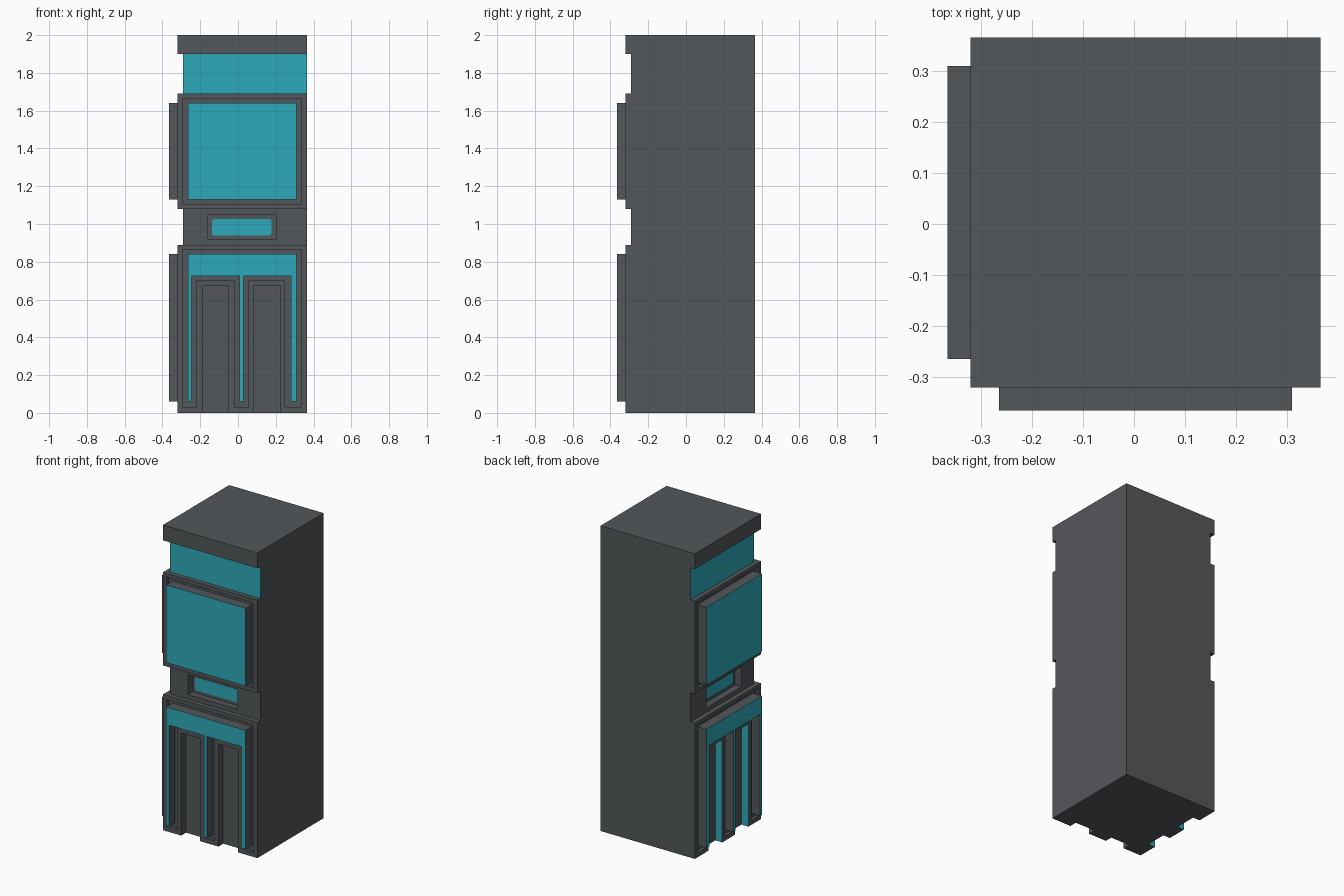
import bpy, bmesh
from mathutils import Vector

if "Cube" in bpy.data.objects:
    bpy.data.objects.remove(bpy.data.objects["Cube"])


def material(name, rgb):
    m = bpy.data.materials.new(name)
    m.diffuse_color = (*rgb, 1)
    m.use_nodes = True
    m.node_tree.nodes["Principled BSDF"].inputs["Base Color"].default_value = m.diffuse_color
    return m


GREY = material("dark grey", (0.088, 0.096, 0.102))
TEAL = material("teal", (0.027, 0.40, 0.49))
WALL, BACK, BAND, GROOVE, DOOR, WINDOW, PROUD = -0.32, 0.365, -0.29, -0.30, -0.27, -0.245, -0.365


def prism(name, outline, d0, d1, left):
    """Extrude a (u, z) outline between two depths on the front or the left facade."""
    bm = bmesh.new()
    place = (lambda u, z, d: (d, u, z)) if left else (lambda u, z, d: (u, d, z))
    a = [bm.verts.new(place(u, z, d0)) for u, z in outline]
    b = [bm.verts.new(place(u, z, d1)) for u, z in outline]
    bm.faces.new(a)
    bm.faces.new(b[::-1])
    n = len(a)
    for i in range(n):
        j = (i + 1) % n
        bm.faces.new((a[i], b[i], b[j], a[j]))
    bmesh.ops.recalc_face_normals(bm, faces=bm.faces)
    mesh = bpy.data.meshes.new(name)
    bm.to_mesh(mesh)
    bm.free()
    for m in (GREY, TEAL):
        mesh.materials.append(m)
    ob = bpy.data.objects.new(name, mesh)
    bpy.context.collection.objects.link(ob)
    return ob


def rect(u0, u1, z0, z1):
    return [(u0, z0), (u1, z0), (u1, z1), (u0, z1)]


def portal(u, z0, z_door, z1):
    """Three legs under a lintel; u holds the six leg edges."""
    pts = []
    for i in (0, 2, 4):
        if i:
            pts.append((u[i], z_door))
        pts += [(u[i], z0), (u[i + 1], z0)]
        if i < 4:
            pts.append((u[i + 1], z_door))
    return pts + [(u[5], z1), (u[0], z1)]


def paint_outer(ob, left):
    axis = 0 if left else 1
    for p in ob.data.polygons:
        p.material_index = int(p.normal[axis] < -0.9)


# Solid tower, then the recesses cut into its front and left facades
body = prism("tower_body", rect(WALL, BACK, 0, 2), WALL, BACK, False)
cutters = []
for left in (False, True):
    side = "left" if left else "front"
    cuts = [
        ("band", rect(-0.6, 0.6, 1.69, 1.90), BAND),
        ("band", rect(-0.6, 0.6, 0.89, 1.08), BAND),
        ("groove", rect(-0.295, 0.335, 1.105, 1.665), GROOVE),
        ("groove", portal((-0.295, -0.22, -0.019, 0.055, 0.25, 0.335), 0.03, 0.70, 0.865), GROOVE),
        ("door", rect(-0.188, -0.05, -0.1, 0.673), DOOR),
        ("door", rect(0.082, 0.225, -0.1, 0.673), DOOR),
        ("window", rect(-0.16, 0.20, 0.92, 1.05), WINDOW),
    ]
    for name, outline, depth in cuts:
        c = prism(side + "_" + name + "_cutter", outline, -0.6, depth, left)
        c.hide_render = True
        cutters.append(c)
        mod = body.modifiers.new(c.name, "BOOLEAN")
        mod.operation, mod.solver, mod.object = "DIFFERENCE", "EXACT", c

    # Raised panels with teal fronts
    upper = prism(side + "_upper_panel", rect(-0.265, 0.31, 1.13, 1.64), PROUD, GROOVE, left)
    lower = prism(side + "_door_surround",
                  portal((-0.265, -0.246, 0.008, 0.03, 0.28, 0.31), 0.06, 0.725, 0.84),
                  PROUD, GROOVE, left)
    # Small window pane with clipped corners
    u0, u1, z0, z1, k = -0.137, 0.177, 0.94, 1.027, 0.008
    pane = prism(side + "_window_pane",
                 [(u0 + k, z0), (u1 - k, z0), (u1, z0 + k), (u1, z1 - k),
                  (u1 - k, z1), (u0 + k, z1), (u0, z1 - k), (u0, z0 + k)],
                 WINDOW - 0.005, WINDOW, left)
    for ob in (upper, lower, pane):
        paint_outer(ob, left)

# Bake the cuts and remove the cutters
deps = bpy.context.evaluated_depsgraph_get()
cut_mesh = bpy.data.meshes.new_from_object(body.evaluated_get(deps))
body.modifiers.clear()
body.data = cut_mesh
for c in cutters:
    bpy.data.objects.remove(c)
cut_mesh.materials.clear()
for m in (GREY, TEAL):
    cut_mesh.materials.append(m)

# Teal top band, and the teal door jambs on the left facade
for p in cut_mesh.polygons:
    vs = [cut_mesh.vertices[i].co for i in p.vertices]
    lo = Vector([min(v[i] for v in vs) for i in range(3)])
    hi = Vector([max(v[i] for v in vs) for i in range(3)])
    c = (lo + hi) / 2
    band = 1.69 < c.z < 1.90 and min(p.normal.x, p.normal.y) < -0.9
    jamb = p.normal.y > 0.9 and c.z < 0.7 and -0.3 < c.x < -0.28
    p.material_index = int(band or jamb)
